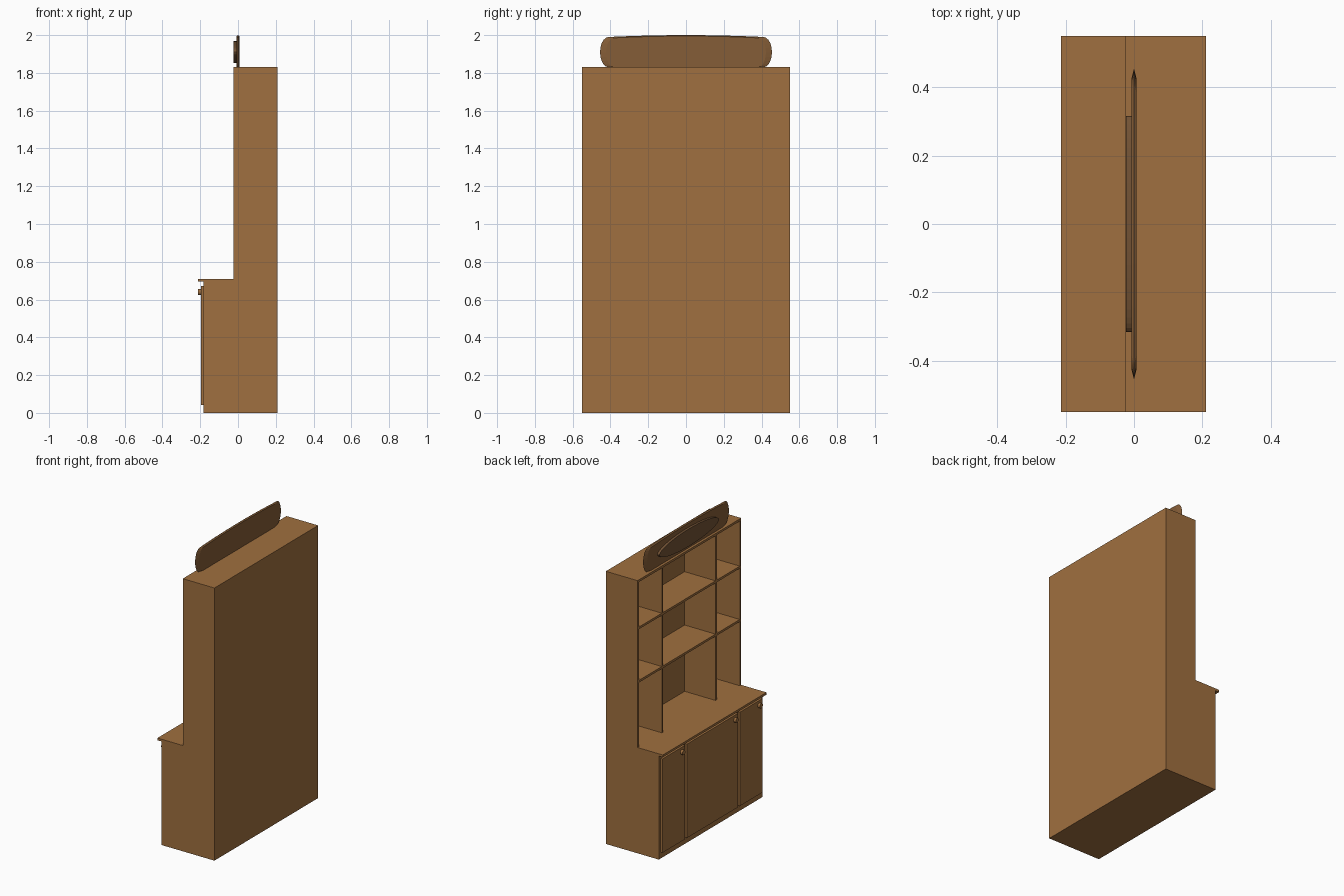
import bpy, bmesh, math

if "Cube" in bpy.data.objects:
    bpy.data.objects.remove(bpy.data.objects["Cube"])


def material(name, rgb):
    m = bpy.data.materials.new(name)
    m.diffuse_color = (*rgb, 1)
    m.use_nodes = True
    m.node_tree.nodes["Principled BSDF"].inputs["Base Color"].default_value = m.diffuse_color
    return m


WOOD = material("warm_wood", (0.35, 0.16, 0.05))
DARK = material("dark_wood", (0.235, 0.11, 0.038))
INLAY = material("inlay_wood", (0.17, 0.085, 0.035))


def finish(name, bm, mat):
    bmesh.ops.recalc_face_normals(bm, faces=bm.faces)
    mesh = bpy.data.meshes.new(name)
    bm.to_mesh(mesh)
    bm.free()
    mesh.materials.append(mat)
    ob = bpy.data.objects.new(name, mesh)
    bpy.context.collection.objects.link(ob)
    return ob


def loft(name, loops, mat):
    """Skin a list of matching closed loops and cap both ends."""
    bm = bmesh.new()
    rings = [[bm.verts.new(p) for p in loop] for loop in loops]
    n = len(rings[0])
    for a, b in zip(rings, rings[1:]):
        for i in range(n):
            j = (i + 1) % n
            bm.faces.new((a[i], a[j], b[j], b[i]))
    bm.faces.new(rings[0])
    bm.faces.new(rings[-1])
    return finish(name, bm, mat)


def box(name, x, y, z, mat=WOOD):
    corners = [(x[0], y[0]), (x[1], y[0]), (x[1], y[1]), (x[0], y[1])]
    return loft(name, [[(a, b, h) for a, b in corners] for h in z], mat)


def disc(name, x, cy, cz, ry, rz, segs, mat):
    ring = [(cy + ry * math.cos(2 * math.pi * i / segs),
             cz + rz * math.sin(2 * math.pi * i / segs)) for i in range(segs)]
    return loft(name, [[(h, a, b) for a, b in ring] for h in x], mat)


BACK, BASE, UPPER = 0.21, -0.183, -0.025
HALF, TOP, COUNTER, T = 0.55, 1.83, 0.71, 0.015

# Base cabinet and overhanging counter
box("base_cabinet", (BASE, BACK), (-HALF, HALF), (0, COUNTER - T))
box("counter", (-0.213, BACK), (-HALF, HALF), (COUNTER - T, COUNTER))

# Doors with round knobs
for name, y0, y1, knob in (("left", 0.29, 0.53, 0.325),
                           ("middle", -0.27, 0.27, -0.24),
                           ("right", -0.53, -0.29, -0.495)):
    box(name + "_door", (-0.197, BASE), (y0, y1), (0.042, 0.672))
    disc(name + "_knob", (-0.213, -0.197), knob, 0.64, 0.016, 0.016, 20, WOOD)

# Upper shelf unit: back, top, sides, dividers, shelves
box("back_panel", (BACK - 0.006, BACK), (-HALF, HALF), (COUNTER, TOP))
box("top_panel", (UPPER, BACK), (-HALF, HALF), (TOP - T, TOP))
for side, s in (("left", 1), ("right", -1)):
    for part, edge in (("side", HALF), ("divider", 0.292)):
        ys = sorted((s * edge, s * (edge - T)))
        box(f"{side}_{part}", (UPPER, BACK - 0.006), ys, (COUNTER, TOP - T))
for i, z in enumerate((1.155, 1.513)):
    box(f"shelf_{i + 1}", (UPPER, BACK - 0.006), (-HALF + T, HALF - T), (z - T, z))

# Crest board: rounded ends, slight arch, bevelled rim
half = [(0.41 + 0.045 * math.cos(t), 1.91 + 0.08 * math.sin(t))
        for t in (math.radians(-90 + 18 * i) for i in range(11))]
half += [(y, 1.99 + 0.01 * (1 - (y / 0.41) ** 2)) for y in (0.33, 0.25, 0.12)]
outline = half + [(0, 2.0)] + [(-y, z) for y, z in reversed(half)]
loft("crest_board",
     [[(x, y * k, TOP + (z - TOP) * m) for y, z in outline]
      for x, k, m in ((-0.008, 0.93, 0.97), (0, 1, 1), (0.008, 0.93, 0.97))], DARK)

# Oval inlay on the crest
disc("crest_oval", (-0.024, -0.008), 0, 1.91, 0.315, 0.058, 48, INLAY)
